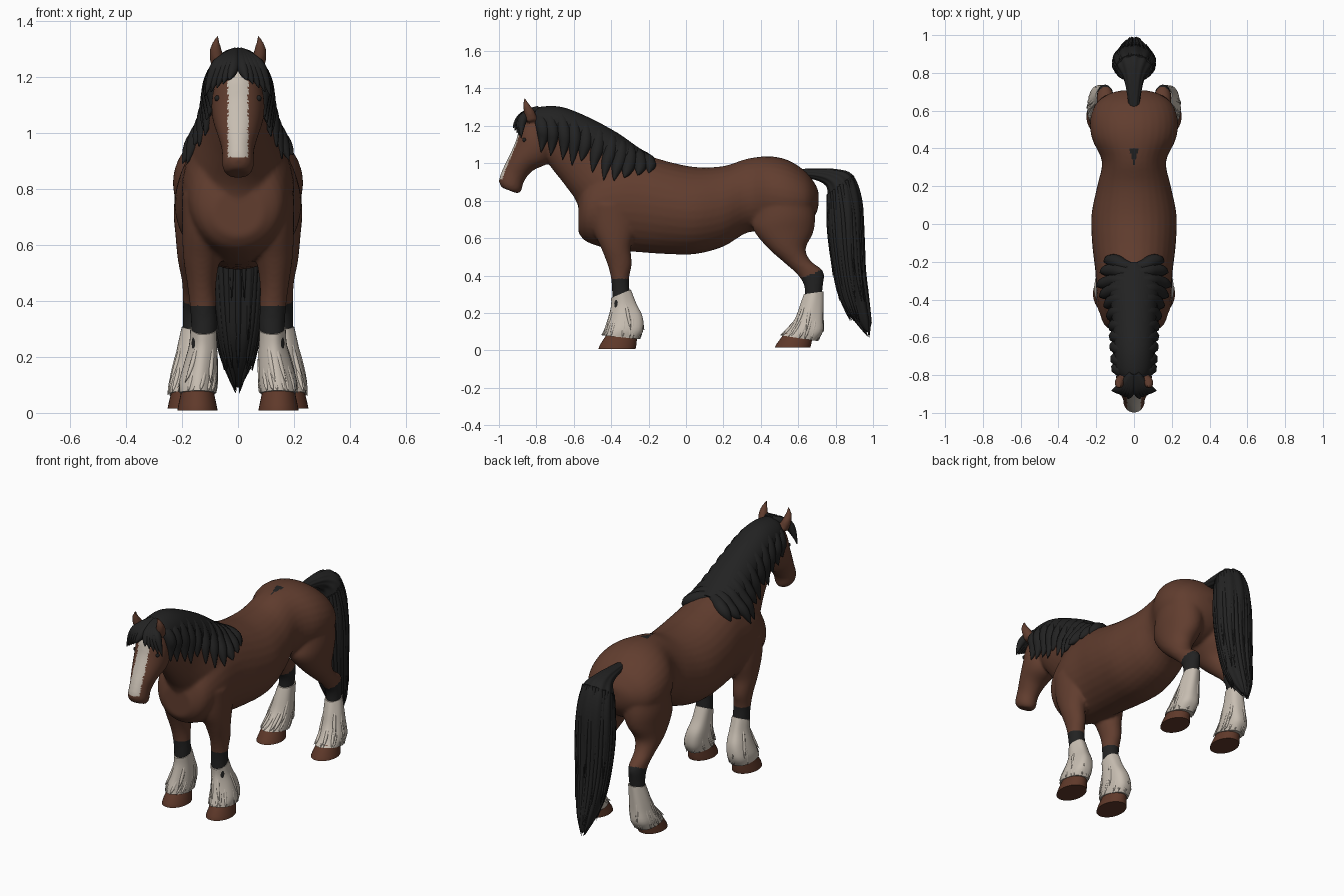
import bpy, bmesh, math, random
from mathutils import Vector

random.seed(4)
if "Cube" in bpy.data.objects:
    bpy.data.objects.remove(bpy.data.objects["Cube"])


def material(name, r, g, b):
    m = bpy.data.materials.new(name)
    m.use_nodes = True
    m.diffuse_color = (r, g, b, 1)
    shader = m.node_tree.nodes["Principled BSDF"]
    shader.inputs["Base Color"].default_value = (r, g, b, 1)
    shader.inputs["Roughness"].default_value = 0.8
    return m


BROWN = material("bay brown", .12, .047, .028)
BLACK = material("hair black", .016, .016, .016)
WHITE = material("feather white", .57, .51, .44)
HOOF = material("hoof brown", .115, .041, .023)


def spline(rows, steps):
    """Smoothly interpolate rows of numbers."""
    out = []
    for i in range(len(rows) - 1):
        p0, p1 = rows[max(i - 1, 0)], rows[i]
        p2, p3 = rows[i + 1], rows[min(i + 2, len(rows) - 1)]
        for s in range(steps):
            t = s / steps
            out.append([b + t * ((c - a) / 2 + t * (a - 2.5 * b + 2 * c - d / 2
                       + t * (1.5 * (b - c) + (d - a) / 2)))
                       for a, b, c, d in zip(p0, p1, p2, p3)])
    return out + [list(rows[-1])]


def ring_point(ring, a, scale=1, side=1):
    """Point on an ellipse spanning two points of the side plane."""
    y1, z1, y2, z2, w, x = ring
    c, s = math.cos(a) * scale / 2, math.sin(a) * scale
    return Vector((side * (x + w * s), (y1 + y2) / 2 + (y1 - y2) * c,
                   (z1 + z2) / 2 + (z1 - z2) * c))


def loft(bm, rings, side=1, grooves=0, depth=0, steps=4, n=32):
    rows = []
    for k, ring in enumerate(spline(rings, steps)):
        angles = [math.tau * i / n for i in range(n)]
        rows.append([bm.verts.new(ring_point(
            ring, a, 1 + depth * math.sin(grooves * a + k * .15), side)) for a in angles])
    for lo, hi in zip(rows, rows[1:]):
        for i in range(n):
            j = (i + 1) % n
            bm.faces.new((lo[i], lo[j], hi[j], hi[i]))
    bm.faces.new(rows[0])
    bm.faces.new(rows[-1])


def finish(obj, *mats):
    """Bake modifiers or curves to a mesh, colour it and shade it."""
    deps = bpy.context.evaluated_depsgraph_get()
    mesh = bpy.data.meshes.new_from_object(obj.evaluated_get(deps))
    name = obj.name
    bpy.data.objects.remove(obj)
    obj = bpy.data.objects.new(name, mesh)
    bpy.context.collection.objects.link(obj)
    mesh.materials.clear()
    for m in mats:
        mesh.materials.append(m)
    bpy.ops.object.select_all(action='DESELECT')
    obj.select_set(True)
    bpy.context.view_layer.objects.active = obj
    bpy.ops.object.shade_smooth_by_angle(angle=math.radians(50))
    return obj


def from_bmesh(name, bm):
    bmesh.ops.recalc_face_normals(bm, faces=bm.faces)
    mesh = bpy.data.meshes.new(name)
    bm.to_mesh(mesh)
    bm.free()
    obj = bpy.data.objects.new(name, mesh)
    bpy.context.collection.objects.link(obj)
    return obj


def lofted(name, mat, rings, side=1, **kw):
    bm = bmesh.new()
    loft(bm, rings, side, **kw)
    return finish(from_bmesh(name, bm), mat)


def strands(name, mat, locks):
    """Tapered locks of hair, each a list of (point, radius)."""
    cu = bpy.data.curves.new(name, 'CURVE')
    cu.dimensions = '3D'
    cu.bevel_depth, cu.bevel_resolution, cu.resolution_u = 1, 2, 4
    cu.use_fill_caps = True
    for lock in locks:
        sp = cu.splines.new('NURBS')
        sp.points.add(len(lock) - 1)
        for p, (co, r) in zip(sp.points, lock):
            p.co, p.radius = (*co, 1), r
        sp.order_u, sp.use_endpoint_u = 3, True
    obj = bpy.data.objects.new(name, cu)
    bpy.context.collection.objects.link(obj)
    finish(obj, mat)


# Profile rings: y, z of one edge, y, z of the opposite edge, half width, x
torso = [(y, lo, y, hi, w, 0) for y, lo, hi, w in (
    (-.575, .63, .8, .09), (-.53, .58, .92, .16), (-.4, .54, 1.03, .195),
    (-.25, .525, 1.05, .205), (-.1, .515, 1.01, .222), (.05, .515, .98, .225),
    (.2, .555, .985, .195), (.33, .63, 1.025, .17), (.45, .63, 1.037, .222),
    (.55, .62, 1.015, .232), (.64, .66, .955, .2), (.69, .72, .89, .13),
    (.708, .77, .85, .06))]
neck = [(-.56, .63, -.12, 1, .185, 0), (-.58, .78, -.2, 1.04, .165, 0),
        (-.645, .88, -.33, 1.12, .13, 0), (-.7, .95, -.47, 1.2, .108, 0),
        (-.745, 1.01, -.63, 1.26, .092, 0), (-.79, 1.08, -.78, 1.275, .08, 0)]
head = [(-.83, 1.285, -.7, 1.2, .06, 0), (-.885, 1.2, -.71, 1.06, .092, 0),
        (-.91, 1.12, -.74, 1, .092, 0), (-.945, 1.04, -.82, .96, .074, 0),
        (-.975, .98, -.865, .905, .058, 0), (-1, .91, -.88, .855, .056, 0),
        (-.985, .87, -.9, .838, .042, 0)]
fore_leg = [(-.52, .78, -.28, .78, .09, .11), (-.5, .65, -.27, .65, .08, .12),
            (-.455, .55, -.295, .55, .065, .13), (-.42, .46, -.29, .46, .052, .13),
            (-.4, .38, -.305, .38, .047, .125), (-.395, .28, -.3, .28, .046, .122),
            (-.4, .12, -.31, .12, .04, .14)]
hind_leg = [(.4, .85, .67, .85, .11, .11), (.365, .72, .69, .72, .115, .115),
            (.36, .645, .68, .63, .104, .12), (.44, .545, .64, .545, .075, .14),
            (.53, .465, .665, .48, .053, .148), (.6, .4, .735, .42, .045, .152),
            (.635, .33, .73, .33, .042, .155), (.63, .2, .72, .2, .038, .16)]
ear = [(-.855, 1.22, -.795, 1.23, .022, .07), (-.865, 1.265, -.81, 1.28, .026, .076),
       (-.872, 1.31, -.84, 1.32, .017, .08), (-.868, 1.355, -.862, 1.355, .002, .07)]
fore_feather = [(-.4, .28, -.295, .325, .047, .122), (-.4, .235, -.265, .25, .05, .124),
                (-.415, .17, -.23, .18, .06, .133), (-.435, .11, -.225, .11, .068, .143),
                (-.445, .08, -.25, .06, .064, .145)]
hind_feather = [(.63, .3, .735, .315, .045, .155), (.61, .24, .735, .24, .052, .163),
                (.585, .17, .735, .17, .06, .17), (.545, .11, .735, .1, .067, .178),
                (.51, .08, .7, .05, .066, .18)]
fore_hoof = [(-.467, .008, -.27, .008, .072, .145), (-.46, .03, -.265, .03, .068, .145),
             (-.42, .09, -.26, .09, .055, .145)]
hind_hoof = [(.475, .015, .665, .015, .072, .18), (.485, .035, .67, .035, .068, .18),
             (.525, .09, .68, .09, .055, .18)]
tail = [(.6, .92, .6, .968, .025, 0), (.68, .915, .69, .972, .036, 0),
        (.745, .885, .8, .968, .055, 0), (.76, .83, .89, .935, .09, 0),
        (.755, .7, .94, .8, .112, 0), (.765, .58, .95, .6, .114, 0),
        (.79, .42, .955, .43, .1, 0), (.82, .28, .975, .28, .08, 0),
        (.88, .18, .99, .16, .048, 0), (.965, .1, .98, .09, .01, 0)]
mane_bed = [(-.78, 1.14, -.835, 1.27, .06, 0), (-.75, 1.1, -.79, 1.3, .095, 0),
            (-.66, 1.08, -.67, 1.302, .105, 0), (-.58, 1.04, -.53, 1.25, .112, 0),
            (-.48, .97, -.37, 1.165, .125, 0), (-.36, .93, -.255, 1.085, .13, 0),
            (-.28, .97, -.2, 1.055, .05, 0)]

# Body, head, ears and legs fused into one smooth skin
bm = bmesh.new()
for part in (torso, neck, head):
    loft(bm, part)
for side in (1, -1):
    for part in (fore_leg, hind_leg, ear):
        loft(bm, part, side)
body = from_bmesh("body", bm)
remesh = body.modifiers.new("fuse", 'REMESH')
remesh.mode, remesh.voxel_size = 'VOXEL', .009
soften = body.modifiers.new("soften", 'SMOOTH')
soften.factor, soften.iterations = .5, 6
body = finish(body, BROWN, BLACK, WHITE)

# Face blaze, dark leg bands and croup spot
for f in body.data.polygons:
    x, y, z = f.center
    blaze = .915 < z < 1.22 and y < -.83 and abs(x) < .036 and f.normal.y < -.3
    band = z < (.385 if y < 0 else .4 + (y - .65) * .4)
    spot = abs(x) < .024 * (y - .31) / .09 and y < .4 and z > 1
    f.material_index = 2 if blaze else 1 if band or spot else 0

# Feathered feet and hooves
for side, label in ((1, "left"), (-1, "right")):
    for end, feather, hoof in (("front", fore_feather, fore_hoof),
                               ("hind", hind_feather, hind_hoof)):
        lofted(f"{end}_{label}_hoof", HOOF, hoof, side, steps=2)
        lofted(f"{end}_{label}_feather", WHITE, feather, side, grooves=5, depth=.03)
        tufts = []
        for k, count in ((2, 5), (3, 16)):
            for i in range(count):
                a = math.tau * (i + random.random()) / count
                top = ring_point(feather[k - 1], a, .85, side)
                mid = ring_point(feather[k], a, .9, side)
                tip = ring_point(feather[k + 1], a + .15, random.uniform(1, 1.1), side)
                tufts.append([(top, .008), (mid, .015), (tip, .001)])
        strands(f"{end}_{label}_feather_tufts", WHITE, tufts)

# Tail with loose strands
lofted("tail", BLACK, tail, grooves=10, depth=.04, n=60)
hair = []
for i in range(30):
    a = math.tau * i / 30
    last = random.choice((6, 7, 8, 8, 9))
    lock = [(ring_point(tail[k], a, .93), .013) for k in range(3, last)]
    hair.append(lock + [(ring_point(tail[last], a, 1.08) - Vector((0, 0, .02)), .001)])
strands("tail_strands", BLACK, hair)

# Mane: bed along the crest, locks hugging both sides of the neck
lofted("mane_bed", BLACK, mane_bed)
falls = [(-.79, 1.285, .09, .09, -.775, 1.08), (-.68, 1.295, .098, .105, -.66, 1.03),
         (-.55, 1.25, .1, .118, -.56, .99), (-.41, 1.18, .108, .15, -.44, .93),
         (-.31, 1.115, .118, .19, -.33, .895), (-.235, 1.07, .09, .15, -.2, .95)]
locks = []
for cy, cz, mx, ex, ey, ez in spline(falls, 2):
    for side in (1, -1):
        tip = ez + random.uniform(-.025, .03)
        locks.append([(Vector((side * x, y, z)), r) for x, y, z, r in (
            (0, cy, cz - .03, .028), (mx * .6, cy + .012, cz - .045, .036),
            (mx, (cy + ey) / 2 + .02, (cz + ez) / 2, .038),
            (ex * .93, ey + .012, ez * .75 + cz * .25, .03), (ex + .008, ey, tip, .002))])
strands("mane_locks", BLACK, locks)

# Forelock parted over the forehead
fringe = []
for side in (1, -1):
    for i in range(5):
        x = .025 + .021 * i
        fringe.append([(Vector((side * px, y, z)), r) for px, y, z, r in (
            (.01, -.79, 1.285, .022), (x * .5, -.86, 1.265, .026),
            (x * .85, -.905 + .006 * i, 1.215, .022),
            (x + .008, -.925 + .011 * i, 1.19 - .014 * i, .002))])
strands("forelock", BLACK, fringe)

# Eyes
for side, label in ((1, "left"), (-1, "right")):
    bm = bmesh.new()
    bmesh.ops.create_uvsphere(bm, u_segments=16, v_segments=10, radius=.011)
    bmesh.ops.translate(bm, verts=bm.verts, vec=(side * .073, -.864, 1.125))
    finish(from_bmesh(f"{label}_eye", bm), BLACK)
